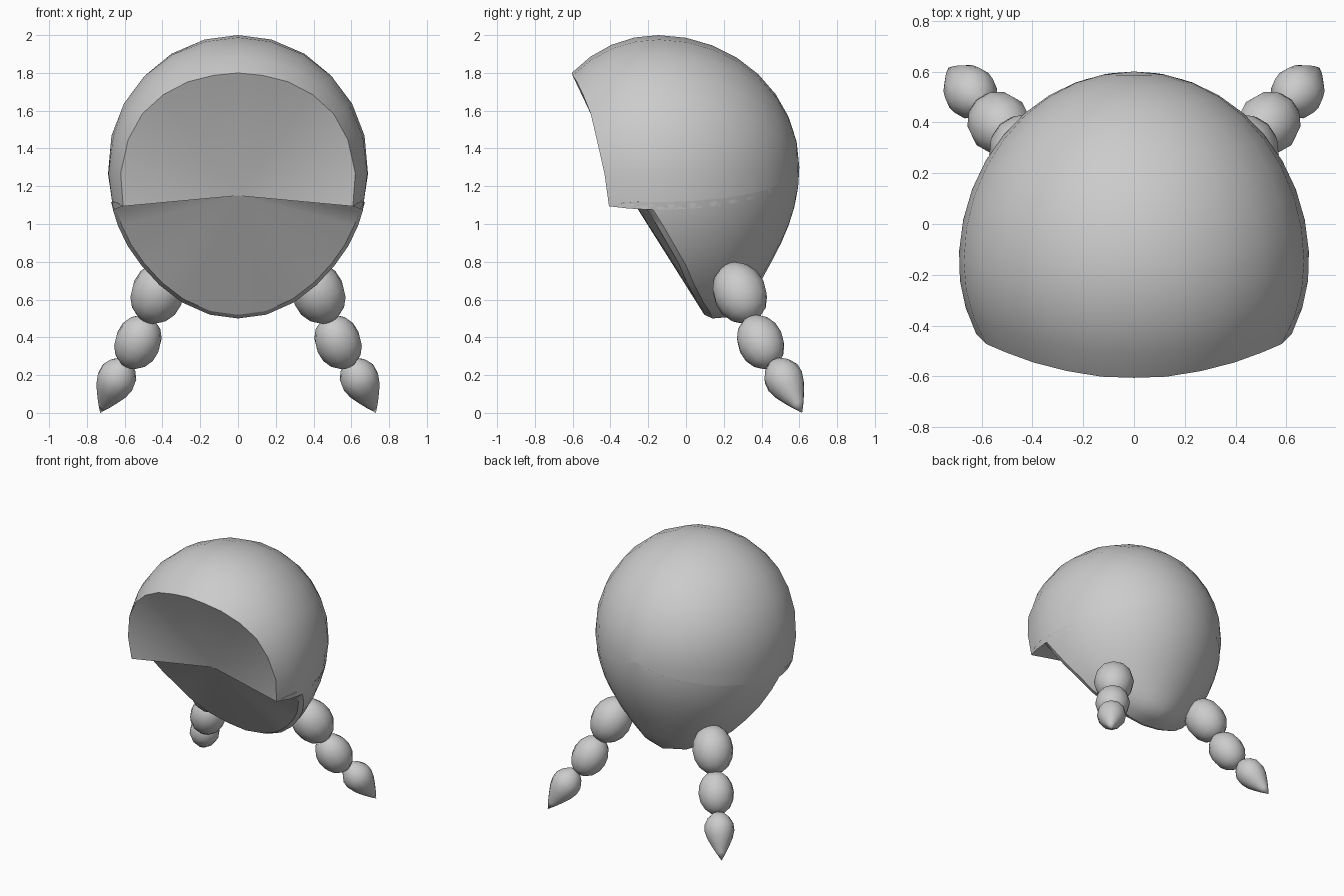
import bpy, bmesh, math
from mathutils import Vector

if "Cube" in bpy.data.objects:
    bpy.data.objects.remove(bpy.data.objects["Cube"])

hair = bpy.data.materials.new("hair grey")
hair.diffuse_color = (0.6, 0.6, 0.6, 1)
hair.use_nodes = True
hair.node_tree.nodes["Principled BSDF"].inputs["Base Color"].default_value = hair.diffuse_color


def finish(bm, name, angle):
    bmesh.ops.recalc_face_normals(bm, faces=bm.faces)
    me = bpy.data.meshes.new(name)
    bm.to_mesh(me)
    bm.free()
    ob = bpy.data.objects.new(name, me)
    bpy.context.collection.objects.link(ob)
    me.materials.append(hair)
    bpy.ops.object.select_all(action='DESELECT')
    ob.select_set(True)
    bpy.context.view_layer.objects.active = ob
    bpy.ops.object.shade_smooth_by_angle(angle=math.radians(angle))
    return ob


# Head shape: unit sphere <-> egg with its lower tip pushed backwards
CY, CZ = -0.15, 1.3


def egg(u):
    z = u.z * (0.7 if u.z > 0 else 0.8)
    y = u.y * (0.75 if u.y > 0 else 0.65)
    return Vector((u.x * 0.69, CY + y + 0.29 * max(0, -u.z) ** 6, CZ + z))


def unegg(p):
    z = (p[2] - CZ) / (0.7 if p[2] > CZ else 0.8)
    y = p[1] - CY - 0.29 * max(0, -z) ** 6
    return Vector((p[0] / 0.69, y / (0.75 if y > 0 else 0.65), z)).normalized()


# Half of the opening's edge, from the forehead round the ear to the nape
half = [(0, -.61, 1.805), (.13, -.608, 1.795), (.27, -.585, 1.76), (.4, -.55, 1.69),
        (.5, -.5, 1.58), (.56, -.46, 1.44), (.595, -.42, 1.27), (.59, -.4, 1.1),
        (.62, -.32, 1.12), (.64, -.24, 1.125), (.635, -.17, 1.08), (.61, -.12, 1.0),
        (.57, -.06, .89), (.51, 0, .78), (.42, .05, .67), (.3, .1, .58),
        (.15, .135, .52), (0, .14, .5)]
rim = half + [(-x, y, z) for x, y, z in half[-2:0:-1]]
N, STEPS = len(rim), 12

# Hair cap: surface swept from the edge to a pole at the back
bm = bmesh.new()
pole = Vector((0, 1, 0))
rings = []
for k in range(STEPS):
    rings.append([bm.verts.new(egg(unegg(p).slerp(pole, k / STEPS))) for p in rim])
back = bm.verts.new(egg(pole))
# Thin bevelled lip
heart = Vector((0, -.3, 1.15))
lip = []
for v in rings[0]:
    q = v.co.lerp(heart, 0.03)
    if q.z < 1.1 and v.co.y > -.3:
        q.y -= 0.03
    lip.append(bm.verts.new(q))
# Hollow front closing to one central point
apex = bm.verts.new(heart)
loops = [lip] + rings
for i in range(N):
    j = (i + 1) % N
    for a, b in zip(loops, loops[1:]):
        bm.faces.new((a[i], a[j], b[j], b[i]))
    bm.faces.new((rings[-1][i], rings[-1][j], back))
    bm.faces.new((lip[j], lip[i], apex))
finish(bm, "hair_cap", 30)


# Braid beads: profiles turned round a slanted axis
def bead(name, top, tip, profile, side, seg=12):
    top, tip = Vector(top), Vector(tip)
    axis = tip - top
    rot = axis.to_track_quat('Z', 'Y')
    bm = bmesh.new()
    rows = []
    for t, r in profile:
        rows.append([bm.verts.new(top + axis * t + rot @ Vector(
            (r * math.cos(2 * math.pi * i / seg), r * math.sin(2 * math.pi * i / seg), 0)))
            for i in range(seg)])
    ends = [bm.verts.new(top), bm.verts.new(tip)]
    for i in range(seg):
        j = (i + 1) % seg
        for a, b in zip(rows, rows[1:]):
            bm.faces.new((a[i], a[j], b[j], b[i]))
        bm.faces.new((rows[0][i], rows[0][j], ends[0]))
        bm.faces.new((rows[-1][i], rows[-1][j], ends[1]))
    for v in bm.verts:
        v.co.x *= side
    finish(bm, name, 50)


def ball(r, n=8):
    return [((1 - math.cos(math.pi * k / n)) / 2, r * math.sin(math.pi * k / n))
            for k in range(1, n)]


drop = [(.04, .04), (.13, .075), (.26, .1), (.4, .103), (.55, .088), (.7, .062), (.85, .033)]
D = Vector((.36, .38, -.85)).normalized()
for side, label in ((1, "right"), (-1, "left")):
    for name, c, h, r in (("upper", (.425, .285, .635), .172, .142),
                          ("middle", (.53, .395, .375), .152, .123)):
        c = Vector(c)
        bead(f"{label}_{name}_braid_bead", c - D * h, c + D * h, ball(r), side)
    bead(f"{label}_braid_tip", (.595, .465, .28), (.73, .615, 0), drop, side)
